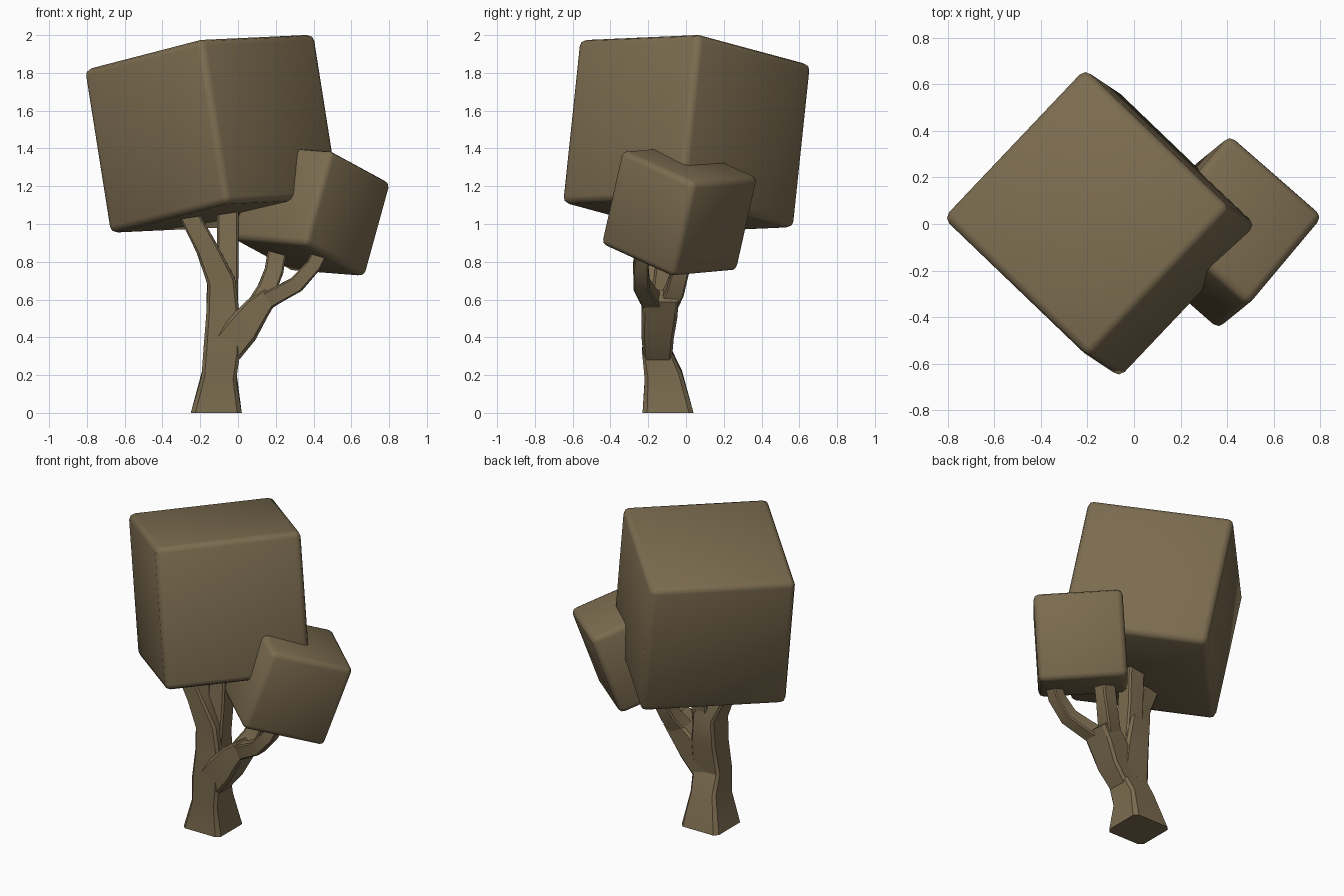
import bpy, bmesh, math
from mathutils import Vector, Matrix

if "Cube" in bpy.data.objects:
    bpy.data.objects.remove(bpy.data.objects["Cube"])

bark = bpy.data.materials.new("olive_brown")
bark.diffuse_color = (0.2, 0.15, 0.08, 1)
bark.use_nodes = True
bark.node_tree.nodes["Principled BSDF"].inputs["Base Color"].default_value = bark.diffuse_color


def finish(bm, name, angle):
    bmesh.ops.recalc_face_normals(bm, faces=bm.faces[:])
    me = bpy.data.meshes.new(name)
    bm.to_mesh(me)
    bm.free()
    ob = bpy.data.objects.new(name, me)
    bpy.context.collection.objects.link(ob)
    me.materials.append(bark)
    bpy.ops.object.select_all(action='DESELECT')
    ob.select_set(True)
    bpy.context.view_layer.objects.active = ob
    bpy.ops.object.shade_smooth_by_angle(angle=math.radians(angle))
    return ob


def limb(name, path, chamfer=0.18):
    """Square tube with chamfered corners; path rows are x, y, z, half width, half depth."""
    bm = bmesh.new()
    pts = [Vector(p[:3]) for p in path]
    rings = []
    k = 1 - chamfer
    section = [(1, -k), (1, k), (k, 1), (-k, 1), (-1, k), (-1, -k), (-k, -1), (k, -1)]
    for i, p in enumerate(path):
        t = (pts[min(i + 1, len(pts) - 1)] - pts[max(i - 1, 0)]).normalized()
        if p[2] == 0:
            t = Vector((0, 0, 1))      # flat cut on the ground
        v = Vector((0, 1, 0))
        v = (v - t * v.dot(t)).normalized()
        u = v.cross(t)
        rings.append([bm.verts.new(pts[i] + u * a * p[3] + v * b * p[4]) for a, b in section])
    for r, s in zip(rings, rings[1:]):
        for j in range(8):
            bm.faces.new((r[j], r[(j + 1) % 8], s[(j + 1) % 8], s[j]))
    bm.faces.new(rings[0])
    bm.faces.new(rings[-1])
    return finish(bm, name, 30)


def crown(name, center, xdir, updir, size, bevel):
    """Tilted cube with softened edges."""
    z = Vector(updir).normalized()
    x = Vector(xdir)
    x = (x - z * x.dot(z)).normalized()
    y = z.cross(x)
    rot = Matrix((x, y, z)).transposed().to_4x4()
    bm = bmesh.new()
    bmesh.ops.create_cube(bm, size=size)
    bmesh.ops.bevel(bm, geom=bm.edges[:], offset=bevel, segments=2, profile=0.5, affect='EDGES')
    bm.transform(Matrix.Translation(center) @ rot)
    return finish(bm, name, 50)


# Foliage cubes
crown("large_foliage", (-0.137, 0.003, 1.478), (0.59, 0.62, 0.02), (-0.135, 0.09, 0.855), 0.885, 0.036)
crown("small_foliage", (0.387, -0.035, 1.07), (0.31, 0.37, -0.17), (0.135, 0.11, 0.49), 0.533, 0.034)

# Trunk continuing into the left branch
limb("trunk", [
    (-0.115, -0.095, 0, 0.135, 0.135),
    (-0.10, -0.12, 0.20, 0.092, 0.10),
    (-0.085, -0.155, 0.33, 0.098, 0.078),
    (-0.08, -0.135, 0.52, 0.088, 0.083),
    (-0.09, -0.13, 0.70, 0.075, 0.095),
    (-0.165, -0.165, 0.87, 0.058, 0.065),
    (-0.25, -0.18, 1.03, 0.052, 0.05),
    (-0.29, -0.18, 1.12, 0.05, 0.05)])

# Upright branch
limb("upright_branch", [
    (-0.06, -0.13, 0.55, 0.06, 0.06),
    (-0.055, -0.10, 0.80, 0.057, 0.06),
    (-0.055, -0.08, 1.15, 0.057, 0.055)])

# Right branch and its two forks
limb("right_branch", [
    (-0.07, -0.15, 0.33, 0.09, 0.075),
    (0.02, -0.15, 0.44, 0.09, 0.085),
    (0.10, -0.14, 0.55, 0.07, 0.095),
    (0.17, -0.135, 0.62, 0.045, 0.095)])
limb("outer_fork", [
    (0.10, -0.16, 0.565, 0.05, 0.05),
    (0.20, -0.20, 0.62, 0.045, 0.045),
    (0.31, -0.235, 0.68, 0.043, 0.043),
    (0.40, -0.24, 0.78, 0.04, 0.04),
    (0.45, -0.22, 0.88, 0.04, 0.04)])
limb("inner_fork", [
    (0.09, -0.11, 0.55, 0.055, 0.05),
    (0.15, -0.06, 0.65, 0.05, 0.05),
    (0.19, -0.03, 0.75, 0.05, 0.045),
    (0.215, -0.025, 0.90, 0.05, 0.045)])
